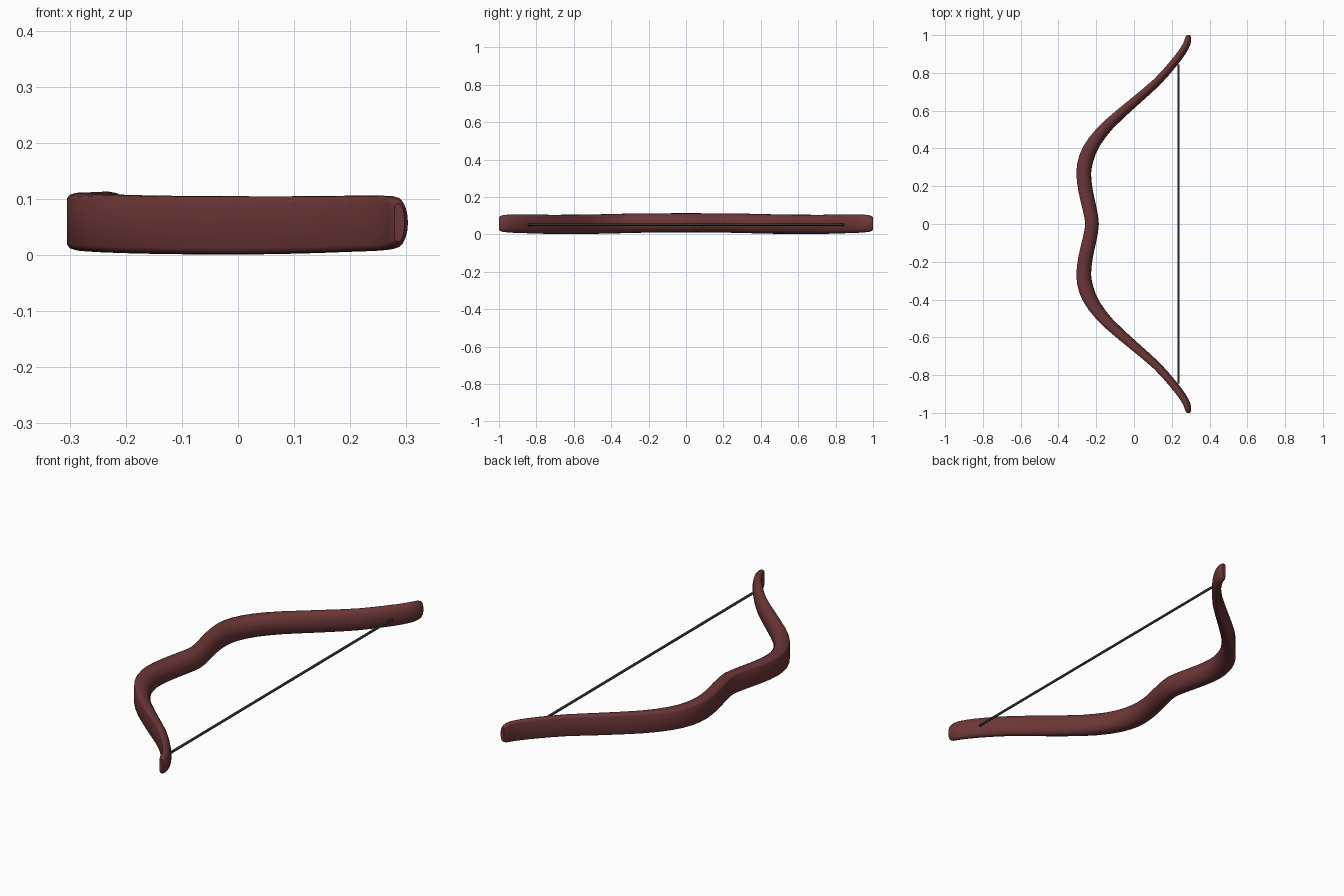
import bpy, bmesh, math
from mathutils import Vector

if "Cube" in bpy.data.objects:
    bpy.data.objects.remove(bpy.data.objects["Cube"])


def material(name, rgb):
    m = bpy.data.materials.new(name)
    m.diffuse_color = (*rgb, 1)
    m.use_nodes = True
    m.node_tree.nodes["Principled BSDF"].inputs["Base Color"].default_value = m.diffuse_color
    return m


# Half of the bow: x, y, half thickness, half height, centre z
HALF = [
    (-.222, 0, .036, .051, .062), (-.235, .08, .037, .051, .062),
    (-.257, .18, .038, .051, .061), (-.266, .27, .039, .052, .060),
    (-.252, .35, .040, .052, .058), (-.210, .435, .036, .052, .056),
    (-.130, .53, .030, .052, .054), (0, .645, .025, .052, .053),
    (.120, .75, .022, .051, .054), (.205, .845, .021, .050, .056),
    (.255, .91, .020, .049, .057), (.280, .955, .019, .047, .058),
    (.287, .985, .016, .043, .058), (.288, 1.0, .009, .034, .058),
]
# D-shaped section: flat back, rounded belly
UPPER = [(-1, .78), (-.88, .91), (-.6, .98), (-.2, 1)]
UPPER += [(-.2 + 1.2 * math.sin(a), math.cos(a))
          for a in (math.radians(d) for d in (18, 36, 54, 72))]
SECTION = UPPER + [(1, 0)] + [(u, -w) for u, w in reversed(UPPER)]


def smooth_path(pts, steps=2):
    # Catmull-Rom interpolation through the stations
    v = [Vector(p) for p in pts]
    out = []
    for i in range(len(v) - 1):
        a, b, c, d = v[max(i - 1, 0)], v[i], v[i + 1], v[min(i + 2, len(v) - 1)]
        for k in range(steps):
            t = k / steps
            out.append(.5 * (2 * b + (c - a) * t + (2 * a - 5 * b + 4 * c - d) * t**2
                             + (3 * b - a - 3 * c + d) * t**3))
    return out + [v[-1]]


# Bow body, lofted from tip to tip
full = [(x, -y, t, h, z) for x, y, t, h, z in reversed(HALF[1:])] + HALF
path = smooth_path(full)
bm = bmesh.new()
rings = []
for i, (x, y, t, h, z) in enumerate(path):
    p, q = path[max(i - 1, 0)], path[min(i + 1, len(path) - 1)]
    tan = Vector((q[0] - p[0], q[1] - p[1])).normalized()
    nx, ny = tan.y, -tan.x
    if i in (0, len(path) - 1):
        nx, ny = 1, 0
    rings.append([bm.verts.new((x + nx * u * t, y + ny * u * t, z + w * h))
                  for u, w in SECTION])
n = len(SECTION)
for a, b in zip(rings, rings[1:]):
    for j in range(n):
        k = (j + 1) % n
        bm.faces.new((a[j], a[k], b[k], b[j]))
bm.faces.new(rings[0])
bm.faces.new(rings[-1])
bmesh.ops.recalc_face_normals(bm, faces=bm.faces)
mesh = bpy.data.meshes.new("bow_body")
bm.to_mesh(mesh)
bm.free()
bow = bpy.data.objects.new("bow_body", mesh)
bpy.context.collection.objects.link(bow)
mesh.materials.append(material("dark_red_wood", (.15, .037, .037)))

# Bow string
bpy.ops.mesh.primitive_cylinder_add(vertices=12, radius=.006, depth=1.69,
                                    location=(.235, 0, .052),
                                    rotation=(math.pi / 2, 0, 0))
string = bpy.context.object
string.name = "bow_string"
string.data.materials.append(material("dark_string", (.03, .03, .03)))

for ob in (bow, string):
    bpy.ops.object.select_all(action='DESELECT')
    ob.select_set(True)
    bpy.context.view_layer.objects.active = ob
    bpy.ops.object.shade_smooth_by_angle(angle=math.radians(40))
